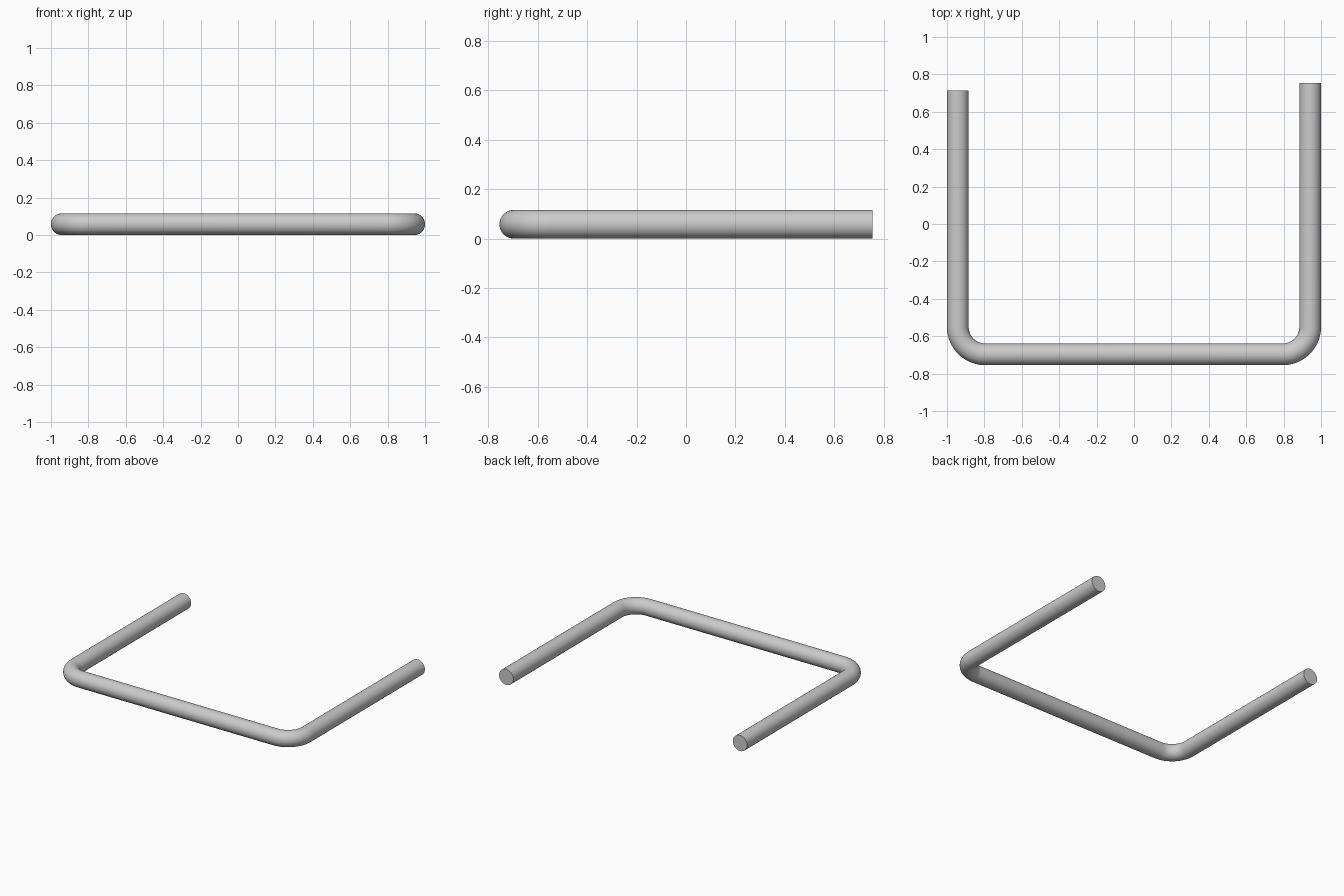
import bpy, bmesh
from math import sin, cos, pi

if "Cube" in bpy.data.objects:
    bpy.data.objects.remove(bpy.data.objects["Cube"])

R = 0.058            # rod radius
BEND = 0.147         # bend radius at the rod centre
CX, CY = 1 - R, -0.755 + R
SIDES, STEPS = 48, 16


def bend(cx, cy, start):
    """Quarter turn: list of (x, y, outward angle)."""
    angles = [start + pi / 2 * i / STEPS for i in range(STEPS + 1)]
    return [(cx + BEND * cos(a), cy + BEND * sin(a), a) for a in angles]


# centre path: left end, two bends, longer right end
path = [(-CX, 0.715, pi)]
path += bend(-CX + BEND, CY + BEND, pi)
path += bend(CX - BEND, CY + BEND, 1.5 * pi)
path += [(CX, 0.755, 2 * pi)]

# sweep a round section along the path
bm = bmesh.new()
rings = []
for x, y, a in path:
    ring = []
    for k in range(SIDES):
        t = 2 * pi * k / SIDES
        ring.append(bm.verts.new((x + R * cos(t) * cos(a),
                                  y + R * cos(t) * sin(a),
                                  R + R * sin(t))))
    rings.append(ring)
for r0, r1 in zip(rings, rings[1:]):
    for k in range(SIDES):
        n = (k + 1) % SIDES
        bm.faces.new((r0[k], r0[n], r1[n], r1[k]))

# flat end caps
bm.faces.new(rings[0])
bm.faces.new(rings[-1])
bmesh.ops.recalc_face_normals(bm, faces=bm.faces)

mesh = bpy.data.meshes.new("bent_rod")
bm.to_mesh(mesh)
bm.free()
rod = bpy.data.objects.new("bent_rod", mesh)
bpy.context.collection.objects.link(rod)
bpy.context.view_layer.objects.active = rod
rod.select_set(True)
bpy.ops.object.shade_smooth_by_angle()
